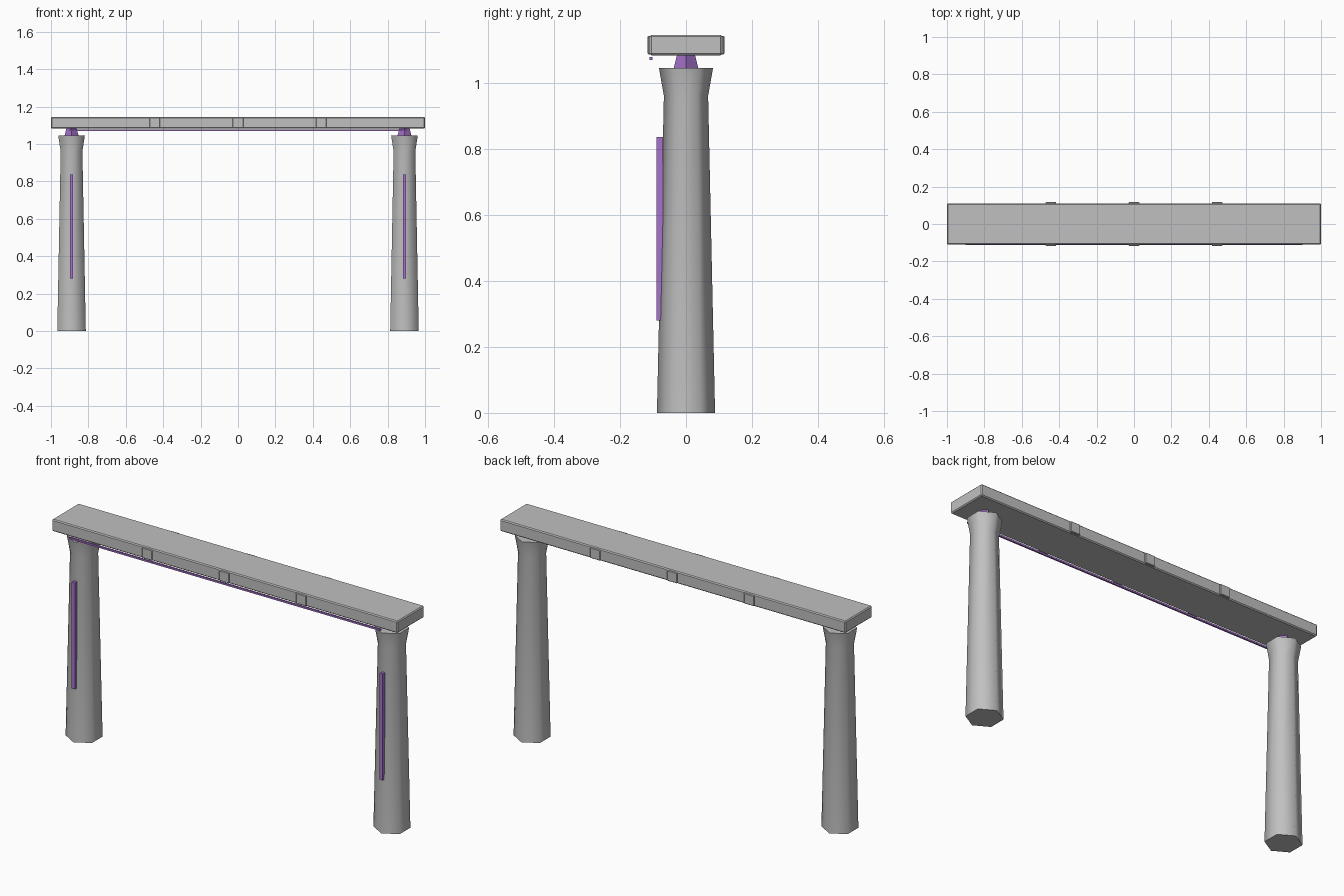
import bpy, bmesh, math

if "Cube" in bpy.data.objects:
    bpy.data.objects.remove(bpy.data.objects["Cube"])


def material(name, rgb):
    m = bpy.data.materials.new(name)
    m.diffuse_color = (*rgb, 1)
    m.use_nodes = True
    m.node_tree.nodes["Principled BSDF"].inputs["Base Color"].default_value = m.diffuse_color
    return m


GREY = material("stone grey", (0.53, 0.53, 0.53))
PURPLE = material("glow purple", (0.38, 0.17, 0.60))


def finish(name, bm, mat):
    bmesh.ops.recalc_face_normals(bm, faces=bm.faces)
    me = bpy.data.meshes.new(name)
    bm.to_mesh(me)
    bm.free()
    me.materials.append(mat)
    ob = bpy.data.objects.new(name, me)
    bpy.context.collection.objects.link(ob)
    return ob


def box(name, lo, hi, mat, bevel=0.0):
    bm = bmesh.new()
    bmesh.ops.create_cube(bm, size=1)
    for v in bm.verts:
        v.co = [(a + b) / 2 + c * (b - a) for a, b, c in zip(lo, hi, v.co)]
    ob = finish(name, bm, mat)
    if bevel:
        mod = ob.modifiers.new("bevel", 'BEVEL')
        mod.width = bevel
        mod.segments = 1
    return ob


def lathe(name, x, sides, profile, mat):
    """Stack of regular polygons (radius, z) with a corner on the y axis."""
    bm = bmesh.new()
    rings = []
    for r, z in profile:
        angles = [math.pi / 2 + math.tau * i / sides for i in range(sides)]
        rings.append([bm.verts.new((x + r * math.cos(a), r * math.sin(a), z)) for a in angles])
    for a, b in zip(rings, rings[1:]):
        for i in range(sides):
            j = (i + 1) % sides
            bm.faces.new((a[i], a[j], b[j], b[i]))
    bm.faces.new(rings[0][::-1])
    bm.faces.new(rings[-1])
    return finish(name, bm, mat)


# Lintel with ribs wrapped round it
box("lintel", (-1, -0.11, 1.083), (1, 0.11, 1.145), GREY, 0.005)
for i, x in enumerate((-0.445, 0, 0.445)):
    box(f"lintel_rib_{i + 1}", (x - 0.029, -0.117, 1.086), (x + 0.029, 0.117, 1.141), GREY, 0.003)

# Light strip below the front edge of the lintel
box("lintel_light_strip", (-0.9, -0.111, 1.069), (0.9, -0.102, 1.078), PURPLE)

# Two pillars, each with a spacer block and a front light strip
for side, x in (("left", -0.89), ("right", 0.89)):
    pillar = lathe(f"{side}_pillar", x, 6, [(0.088, 0), (0.067, 0.96), (0.082, 1.045)], GREY)
    bpy.ops.object.select_all(action='DESELECT')
    pillar.select_set(True)
    bpy.context.view_layer.objects.active = pillar
    bpy.ops.object.shade_smooth_by_angle(angle=math.radians(65))
    lathe(f"{side}_spacer", x, 4, [(0.037, 1.045), (0.027, 1.084)], PURPLE)
    box(f"{side}_light_strip", (x - 0.009, -0.09, 0.28), (x + 0.009, -0.07, 0.836), PURPLE)
